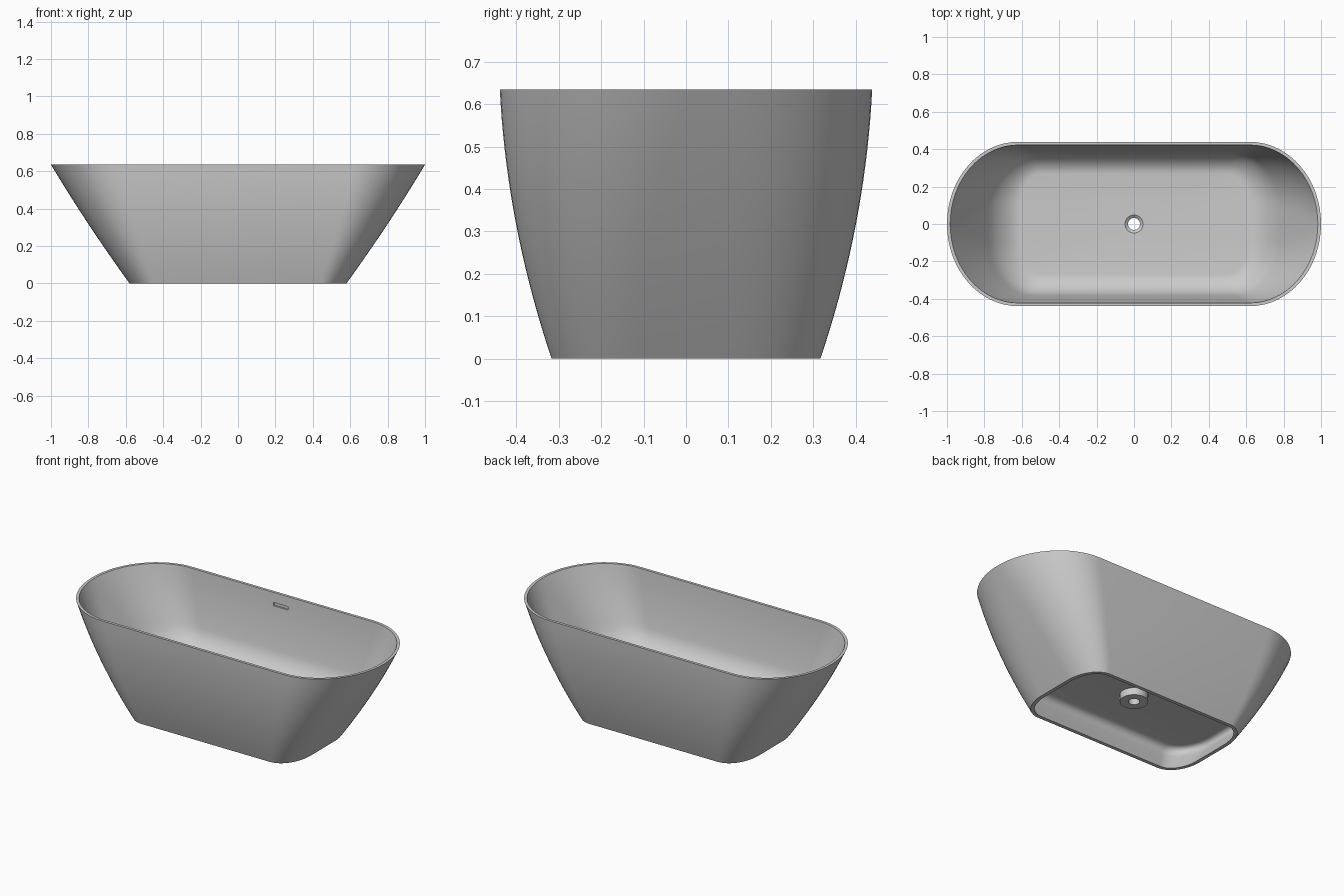
import bpy, bmesh
from math import sin, cos, pi, radians

cube = bpy.data.objects.get("Cube")
if cube:
    bpy.data.objects.remove(cube)

HEIGHT, WALL, FLOOR, CEILING = 0.635, 0.017, 0.19, 0.17
ARC = 16  # segments in each rounded corner

enamel = bpy.data.materials.new("grey enamel")
enamel.use_nodes = True
colour = (0.6, 0.6, 0.6, 1)
enamel.diffuse_color = colour
enamel.node_tree.nodes["Principled BSDF"].inputs["Base Color"].default_value = colour


def mix(a, b, t):
    return a + (b - a) * t


def ring(z, a, b, rx, ry):
    """Rounded rectangle with elliptical corners."""
    pts = []
    for quarter, (sx, sy) in enumerate([(1, 1), (-1, 1), (-1, -1), (1, -1)]):
        for i in range(ARC + 1):
            t = (quarter + i / ARC) * pi / 2
            pts.append((sx * (a - rx) + rx * cos(t), sy * (b - ry) + ry * sin(t), z))
    return pts


def section(height, inset=0, z=None):
    """Tub outline at a height, moved inwards by inset."""
    t = height / HEIGHT
    a = 0.58 + 0.52 * t - 0.10 * t * t + 0.0 * t
    a = 0.58 + 0.46 * t + 0.04 * t * (1 - t) - 0.04 * t
    b = 0.317 + 0.213 * t - 0.091 * t * t
    rx, ry = mix(0.14, 0.38, t), mix(0.2, 0.439, t)
    return ring(height if z is None else z, a - inset, b - inset,
                max(rx - inset, 0.02), max(ry - inset, 0.02))


def circle(z, r):
    return ring(z, r, r, r, r)


# Tub body: one closed profile of rings, outside, inside, drain, underside
rings = [section(HEIGHT * i / 18) for i in range(19)]
fillet = 0.11
rings += [section(mix(HEIGHT, FLOOR + fillet, i / 12), WALL) for i in range(13)]
for i in range(1, 9):
    t = i / 8 * pi / 2
    z = FLOOR + fillet * (1 - sin(t))
    rings.append(section(z, WALL + fillet * 0.8 * (1 - cos(t))))
rings += [circle(FLOOR, 0.048), circle(FLOOR - 0.012, 0.032), circle(0.125, 0.032),
          circle(0.125, 0.08), circle(CEILING, 0.08)]
lip = 0.06
for i in range(9):
    t = i / 8 * pi / 2
    z = CEILING - lip * (1 - cos(t))
    rings.append(section(z, 0.022 + lip * (1 - sin(t))))
rings += [section(0.05, 0.022), section(0, 0.022)]

bm = bmesh.new()
loops = [[bm.verts.new(p) for p in r] for r in rings]
n = len(loops[0])
for k, low in enumerate(loops):
    high = loops[(k + 1) % len(loops)]
    for i in range(n):
        j = (i + 1) % n
        bm.faces.new((low[i], low[j], high[j], high[i]))
bmesh.ops.remove_doubles(bm, verts=bm.verts, dist=0.00005)
bmesh.ops.recalc_face_normals(bm, faces=bm.faces)
mesh = bpy.data.meshes.new("bathtub")
bm.to_mesh(mesh)
bm.free()
tub = bpy.data.objects.new("bathtub", mesh)
bpy.context.collection.objects.link(tub)
mesh.materials.append(enamel)

# Overflow slot cut into the back inner wall
bpy.ops.mesh.primitive_cube_add(size=1, location=(0, 0.405, 0.565))
cutter = bpy.context.object
cutter.name = "overflow_slot_cutter"
cutter.scale = (0.1, 0.044, 0.02)
cutter.data.materials.append(enamel)
cutter.hide_render = True
cutter.display_type = 'WIRE'
cut = tub.modifiers.new("overflow_slot", 'BOOLEAN')
cut.operation = 'DIFFERENCE'
cut.object = cutter
cut.solver = 'EXACT'

bpy.ops.object.select_all(action='DESELECT')
tub.select_set(True)
bpy.context.view_layer.objects.active = tub
bpy.ops.object.modifier_apply(modifier="overflow_slot")
bpy.data.objects.remove(cutter)
bpy.ops.object.shade_smooth_by_angle(angle=radians(30))
